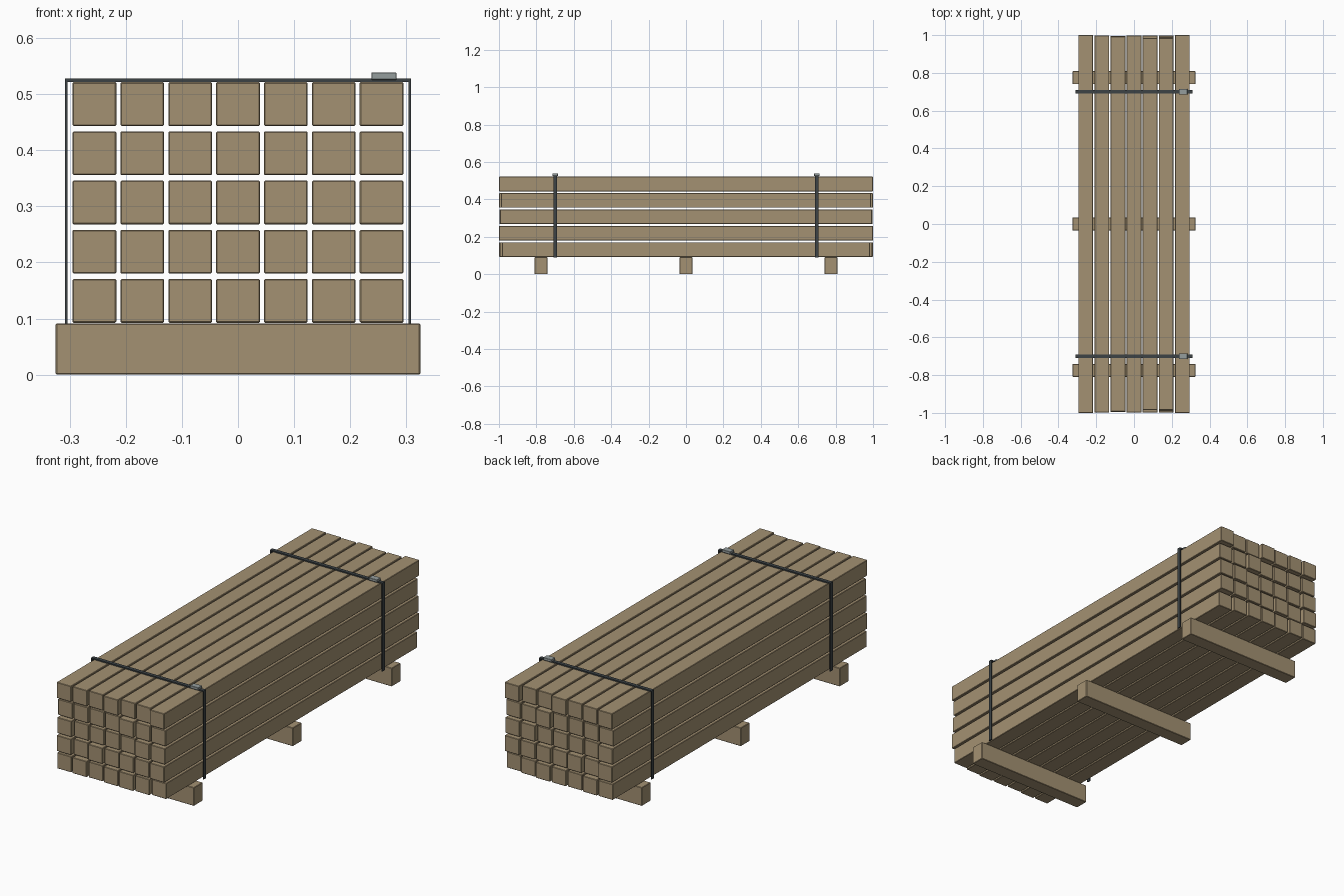
import bpy, bmesh, random
from mathutils import Vector

if "Cube" in bpy.data.objects:
    bpy.data.objects.remove(bpy.data.objects["Cube"])

random.seed(4)


def material(name, rgb):
    m = bpy.data.materials.new(name)
    m.diffuse_color = (*rgb, 1)
    m.use_nodes = True
    m.node_tree.nodes["Principled BSDF"].inputs["Base Color"].default_value = m.diffuse_color
    return m


WOOD = material("timber", (0.37, 0.285, 0.17))
STEEL = material("dark_strap", (0.045, 0.055, 0.06))
CLIP = material("clip_metal", (0.30, 0.34, 0.34))


def box(name, center, size, mat, bevel=0.0):
    bm = bmesh.new()
    bmesh.ops.create_cube(bm, size=1)
    bmesh.ops.scale(bm, vec=Vector(size), verts=bm.verts)
    if bevel:
        bmesh.ops.bevel(bm, geom=bm.edges[:], offset=bevel, segments=1,
                        affect='EDGES')
    mesh = bpy.data.meshes.new(name)
    bm.to_mesh(mesh)
    bm.free()
    mesh.materials.append(mat)
    ob = bpy.data.objects.new(name, mesh)
    ob.location = center
    bpy.context.collection.objects.link(ob)
    return ob


# Three cross bearers under the stack
for i, y in enumerate((-0.775, 0, 0.775)):
    box(f"bearer_{i + 1}", (0, y, 0.0455), (0.65, 0.069, 0.091), WOOD, 0.002)

# Stacked timbers, 7 wide and 5 high, with slightly uneven lengths
COLS, ROWS = 7, 5
for r in range(ROWS):
    for c in range(COLS):
        length = 2.0 - random.uniform(0, 0.035)
        if (r, c) in ((1, 0), (1, 6), (4, 6), (4, 0)):
            length = 2.0
        x = (c - (COLS - 1) / 2) * 0.0853
        z = 0.1315 + r * 0.0877
        box(f"timber_{r + 1}_{c + 1}", (x, 0, z), (0.078, length, 0.078),
            WOOD, 0.002)

# Straps: a band over the top, two sides, and a clip
TOP = 0.528
for tag, y in (("front", -0.7), ("back", 0.7)):
    box(f"{tag}_strap_top", (0, y, TOP - 0.003), (0.617, 0.018, 0.006), STEEL)
    for side, s in (("left", -1), ("right", 1)):
        box(f"{tag}_strap_{side}", (s * 0.306, y, (0.089 + TOP) / 2),
            (0.005, 0.018, TOP - 0.089), STEEL)
    box(f"{tag}_strap_clip", (0.26, y, 0.532), (0.045, 0.03, 0.013), CLIP, 0.001)
